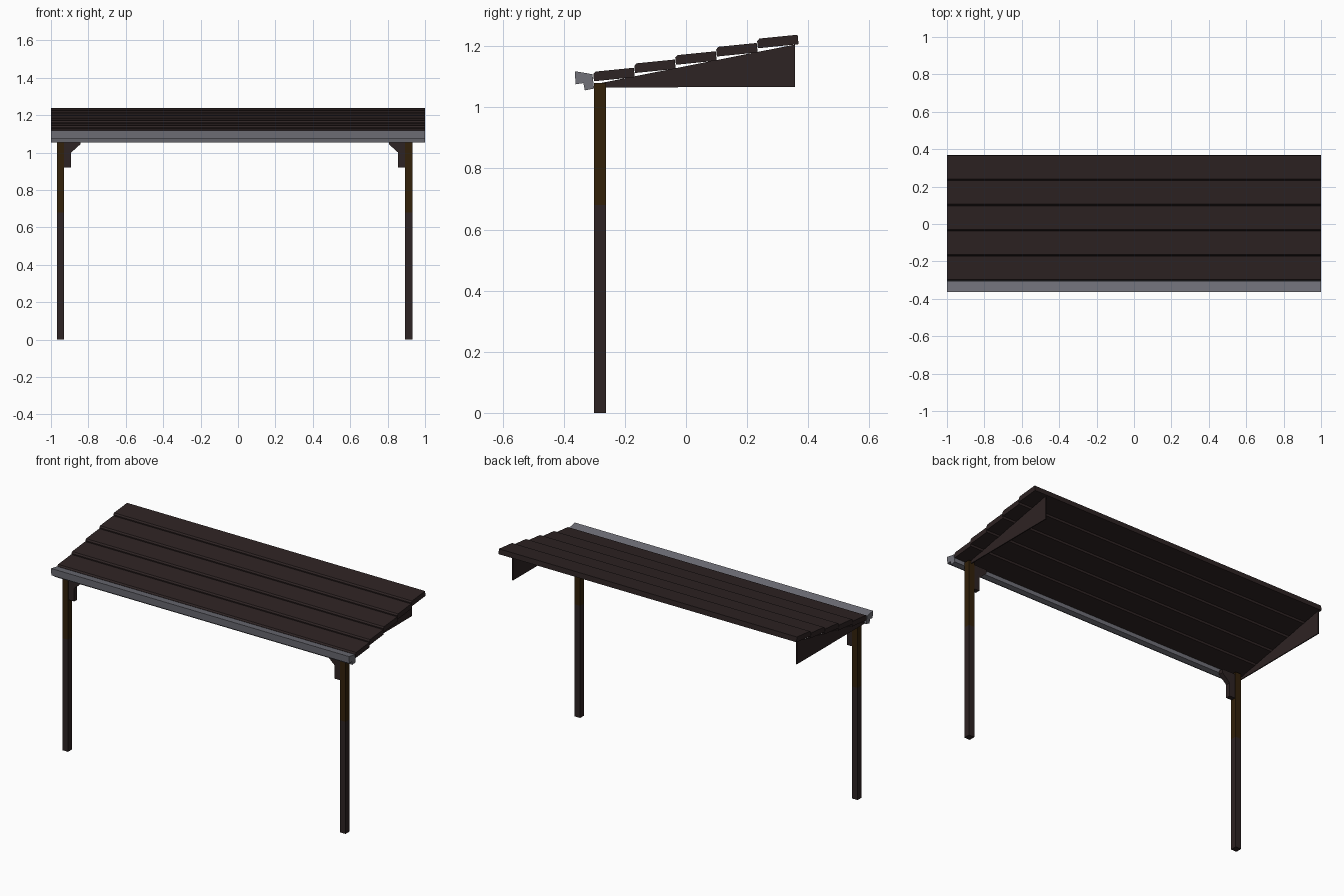
import bpy, bmesh
from mathutils import Vector

cube = bpy.data.objects.get("Cube")
if cube:
    bpy.data.objects.remove(cube, do_unlink=True)


def make_material(name, r, g, b):
    mat = bpy.data.materials.new(name)
    mat.use_nodes = True
    mat.diffuse_color = (r, g, b, 1)
    mat.node_tree.nodes["Principled BSDF"].inputs["Base Color"].default_value = (r, g, b, 1)
    return mat


dark_wood = make_material("dark wood", 0.027, 0.017, 0.017)
golden_wood = make_material("golden wood", 0.032, 0.015, 0.003)
grey_metal = make_material("grey metal", 0.16, 0.16, 0.185)


def extrude(name, profile, start, end, axis, *mats, split=None):
    """Extrude a closed 2D profile along x (y,z points), y (x,z) or z (x,y)."""
    place = {"x": lambda p, t: (t, p[0], p[1]),
             "y": lambda p, t: (p[0], t, p[1]),
             "z": lambda p, t: (p[0], p[1], t)}[axis]
    bm = bmesh.new()
    base = bm.faces.new([bm.verts.new(place(p, start)) for p in profile])
    new = bmesh.ops.extrude_face_region(bm, geom=[base], use_keep_orig=True)["geom"]
    shift = Vector(place((0, 0), end - start))
    bmesh.ops.translate(bm, vec=shift, verts=[g for g in new if isinstance(g, bmesh.types.BMVert)])
    bmesh.ops.recalc_face_normals(bm, faces=bm.faces)
    # Cut at a height and give the upper faces the second colour
    if split is not None:
        bmesh.ops.bisect_plane(bm, geom=bm.verts[:] + bm.edges[:] + bm.faces[:],
                               plane_co=(0, 0, split), plane_no=(0, 0, 1))
        for f in bm.faces:
            f.material_index = int(f.calc_center_median().z > split)
    mesh = bpy.data.meshes.new(name)
    bm.to_mesh(mesh)
    bm.free()
    for m in mats:
        mesh.materials.append(m)
    obj = bpy.data.objects.new(name, mesh)
    bpy.context.collection.objects.link(obj)
    return obj


# Overlapping roof boards, each lying flatter than the whole roof
along = Vector((1, 0.1)).normalized()
up = Vector((-along.y, along.x))
length, thick, bevel = 0.134, 0.031, 0.008
for i in range(5):
    origin = Vector((-0.301, 1.085)) + i * Vector((0.134, 0.027))
    corners = [(0, 0), (length, 0), (length, thick), (bevel, thick), (0, thick - bevel)]
    extrude(f"roof_board_{i + 1}", [origin + along * a + up * b for a, b in corners],
            -1, 1, "x", dark_wood)

# Tilted gutter along the front edge
gutter = [(-0.364, 1.118), (-0.306, 1.108), (-0.301, 1.061),
          (-0.331, 1.055), (-0.336, 1.079), (-0.361, 1.075)]
extrude("gutter", gutter, -1, 1, "x", grey_metal)

# Wedge-shaped side panels under the roof
wedge = [(-0.295, 1.065), (0.356, 1.066), (0.356, 1.205), (-0.295, 1.076)]
for side, x in (("right", -0.99), ("left", 0.914)):
    extrude(f"{side}_side_panel", wedge, x - 0.003, x + 0.003, "x", dark_wood)

# Posts, each with a corner bracket on its inner face
for side, x, inward in (("right", -0.949, 1), ("left", 0.913, -1)):
    half = 0.019
    square = [(x - half, -0.301), (x + half, -0.301), (x + half, -0.262), (x - half, -0.262)]
    extrude(f"{side}_post", square, 0, 1.08, "z", dark_wood, golden_wood, split=0.68)
    bracket = [(0, 0.92), (0.038, 0.92), (0.038, 1.0), (0.088, 1.045), (0.088, 1.068), (0, 1.068)]
    extrude(f"{side}_bracket", [(x + inward * (half + a), z) for a, z in bracket],
            -0.296, -0.267, "y", dark_wood)
